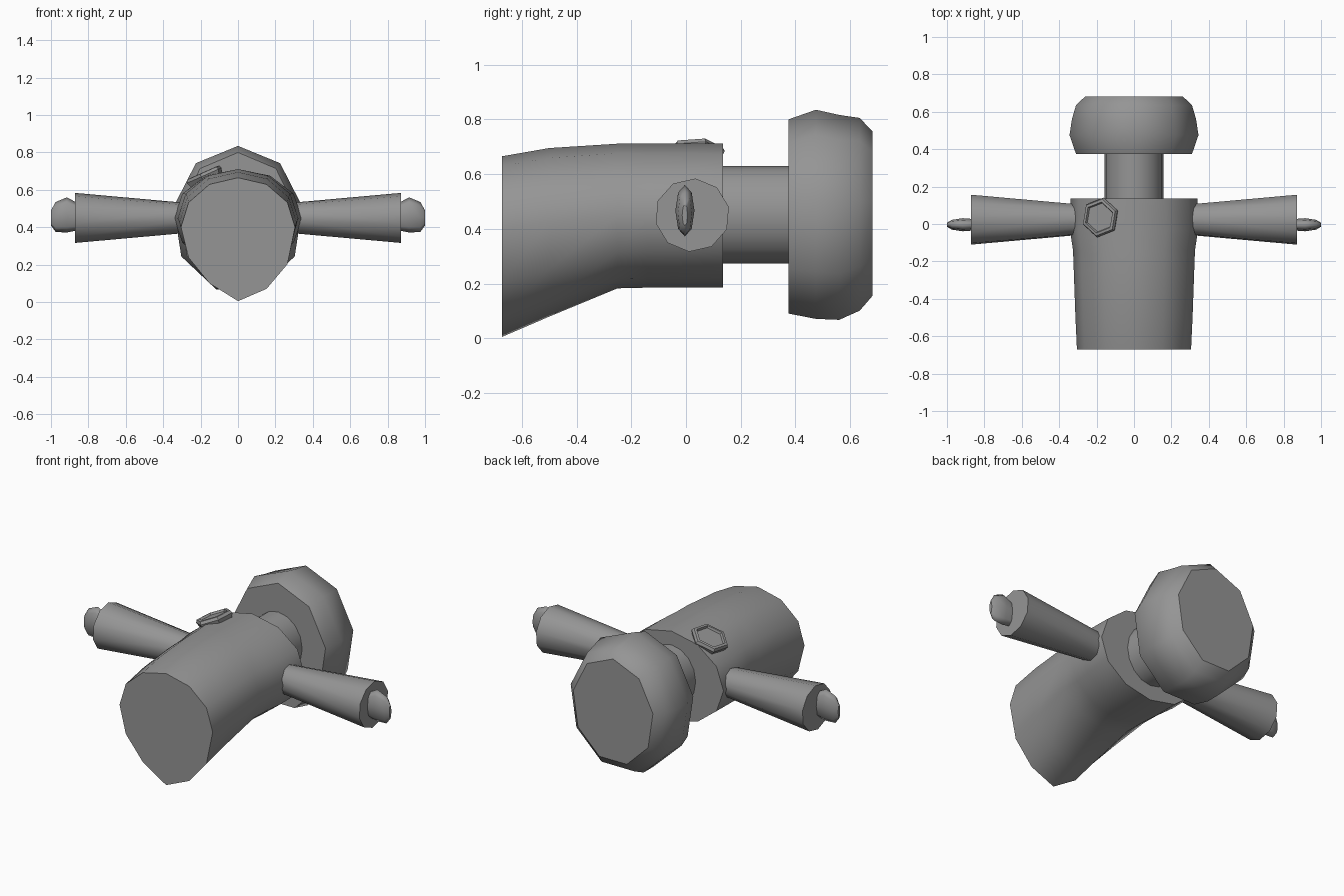
import bpy, bmesh, math
from mathutils import Matrix, Vector

if "Cube" in bpy.data.objects:
    bpy.data.objects.remove(bpy.data.objects["Cube"])

grey = bpy.data.materials.new("mid grey")
grey.diffuse_color = (0.30, 0.30, 0.30, 1)
grey.use_nodes = True
grey.node_tree.nodes["Principled BSDF"].inputs["Base Color"].default_value = grey.diffuse_color


def ring(axis, pos, centre, radii, n, start=90):
    """Ellipse of n points across the x or y axis; centre and radii are (sideways, up)."""
    pts = []
    for i in range(n):
        a = math.radians(start + 360 * i / n)
        s = centre[0] + radii[0] * math.cos(a)
        z = centre[1] + radii[1] * math.sin(a)
        pts.append(Vector((pos, s, z) if axis == "x" else (s, pos, z)))
    return pts


def loft(name, rings, matrix=None, smooth=True, mirror=False):
    """Skin a list of rings, with flat caps on both ends."""
    bm = bmesh.new()
    rows = [[bm.verts.new(p) for p in r] for r in rings]
    n = len(rows[0])
    for a, b in zip(rows, rows[1:]):
        for i in range(n):
            j = (i + 1) % n
            bm.faces.new((a[i], a[j], b[j], b[i])).smooth = smooth
    bm.faces.new(rows[0])
    bm.faces.new(rows[-1])
    if matrix:
        bm.transform(matrix)
    bmesh.ops.recalc_face_normals(bm, faces=bm.faces)
    mesh = bpy.data.meshes.new(name)
    bm.to_mesh(mesh)
    bm.free()
    mesh.materials.append(grey)
    ob = bpy.data.objects.new(name, mesh)
    bpy.context.collection.objects.link(ob)
    if mirror:
        ob.modifiers.new("mirror", "MIRROR").use_bisect_axis[0] = False
    return ob


# Head: nine-sided rounded drum (y, centre z, half width, half height)
head = [(0.375, 0.434, 0.315, 0.366), (0.475, 0.441, 0.35, 0.394),
        (0.56, 0.43, 0.337, 0.386), (0.635, 0.442, 0.315, 0.363),
        (0.682, 0.446, 0.265, 0.309)]
loft("head", [ring("y", y, (0, z), (rx, rz), 9) for y, z, rx, rz in head])

# Neck
loft("neck", [ring("y", y, (0, 0.452), (0.158, 0.178), 16) for y in (0.1, 0.4)])

# Body: twelve-sided tube whose underside flares down toward the hem
body = [(-0.672, 0.4, 0.305, 0.265, 1.0), (-0.5, 0.426, 0.313, 0.269, 0.6),
        (-0.25, 0.448, 0.322, 0.263, 0.02), (-0.14, 0.448, 0.326, 0.263, 0),
        (-0.03, 0.448, 0.343, 0.263, 0), (0.135, 0.448, 0.34, 0.263, 0)]
drop = {6: 0.13, 7: 0.10, 8: 0.065, 5: 0.07, 4: 0.03}
rings = []
for y, z, rx, rz, flare in body:
    r = ring("y", y, (0, z), (rx, rz), 12)
    for i, d in drop.items():
        r[i].z -= d * flare
    rings.append(r)
loft("body", rings)

# Arms: ten-sided cones widening outward
arm = [(0.25, 0.08), (0.34, 0.088), (0.872, 0.137)]
loft("arms", [ring("x", x, (0.023, 0.45), (r, r * 0.98), 10, 85) for x, r in arm],
     mirror=True)

# Hands: flat mitts (x, centre z, half depth, half height)
hand = [(0.85, 0.455, 0.03, 0.07), (0.915, 0.466, 0.035, 0.094),
        (0.975, 0.455, 0.026, 0.08), (1.0, 0.45, 0.01, 0.04)]
loft("hands", [ring("x", x, (-0.004, z), (ry, rz), 8) for x, z, ry, rz in hand],
     mirror=True)


# Badge: tilted hexagonal plate with a sunken middle
def hexagon(r, z):
    return [Vector((r * math.cos(a), r * math.sin(a), z))
            for a in (math.radians(20 + 60 * i) for i in range(6))]


tilt = Matrix.Translation((-0.18, 0.035, 0.677)) @ Matrix.Rotation(math.radians(-24), 4, "Y")
loft("badge", [hexagon(0.095, -0.03), hexagon(0.108, 0.0), hexagon(0.1, 0.016),
               hexagon(0.084, 0.018), hexagon(0.078, 0.006)], tilt, smooth=False)
